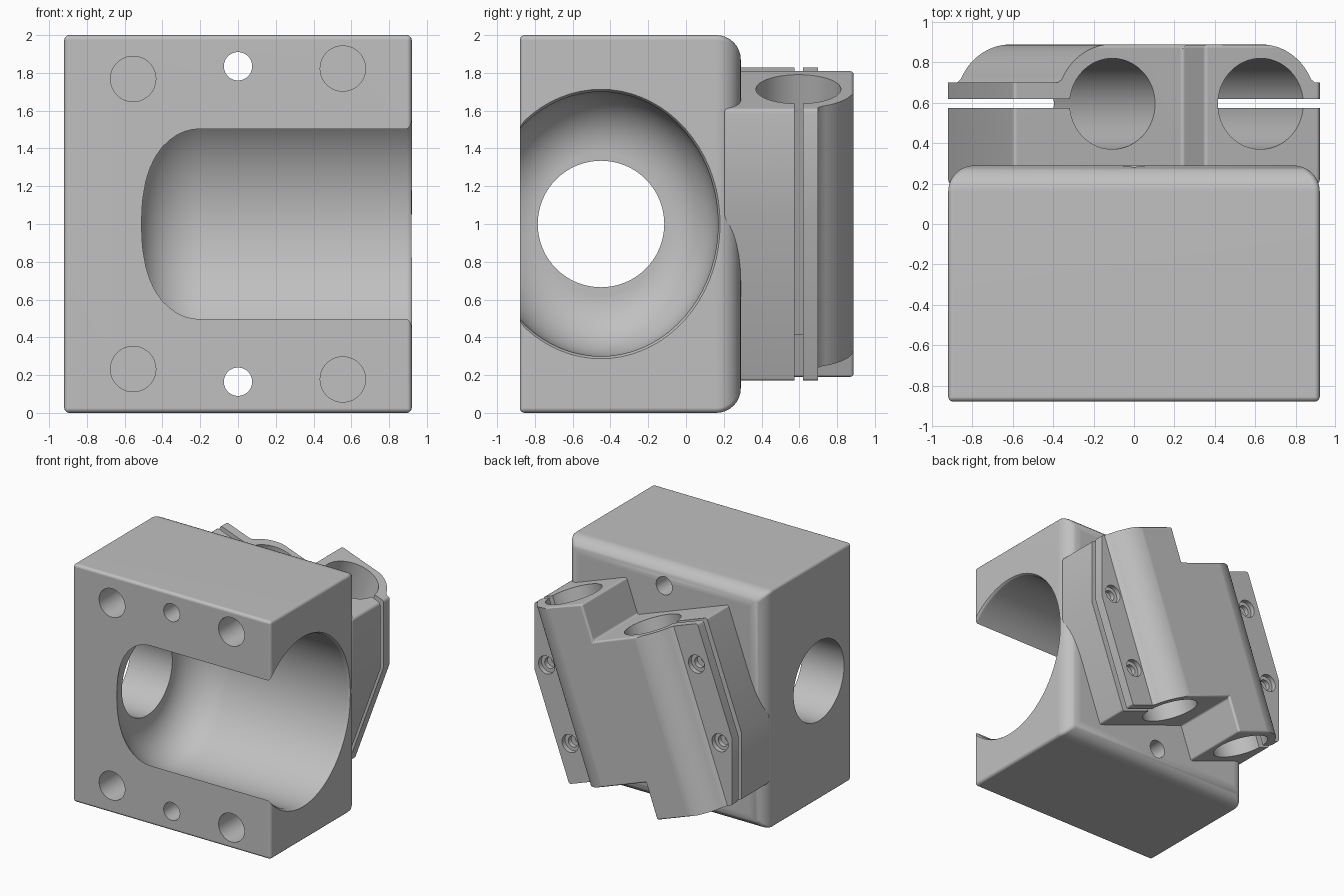
import bpy, bmesh
from math import pi, sin, cos, radians
from mathutils import Vector, Matrix

cube = bpy.data.objects.get("Cube")
if cube:
    bpy.data.objects.remove(cube, do_unlink=True)

grey = bpy.data.materials.new("plain_grey")
grey.use_nodes = True
grey.diffuse_color = (0.53, 0.53, 0.53, 1)
grey.node_tree.nodes["Principled BSDF"].inputs["Base Color"].default_value = grey.diffuse_color

# Frame of the tilted clamp: local x across, y outward, z along the tubes
TILT = radians(20)
CLAMP = Matrix.Translation((0, 0, 1)) @ Matrix.Rotation(TILT, 4, 'Y')


def add_object(name, bm):
    bmesh.ops.recalc_face_normals(bm, faces=bm.faces)
    mesh = bpy.data.meshes.new(name)
    bm.to_mesh(mesh)
    bm.free()
    mesh.materials.append(grey)
    obj = bpy.data.objects.new(name, mesh)
    bpy.context.collection.objects.link(obj)
    return obj


def prism(name, points, extrude, matrix=Matrix()):
    bm = bmesh.new()
    face = bm.faces.new([bm.verts.new(p) for p in points])
    new = bmesh.ops.extrude_face_region(bm, geom=[face])["geom"]
    verts = [g for g in new if isinstance(g, bmesh.types.BMVert)]
    bmesh.ops.translate(bm, verts=verts, vec=extrude)
    bm.transform(matrix)
    return add_object(name, bm)


def drill(start, end, radius, matrix=Matrix(), sides=48):
    start, end = Vector(start), Vector(end)
    axis = end - start
    bm = bmesh.new()
    place = Matrix.Translation((start + end) / 2) @ axis.to_track_quat('Z', 'Y').to_matrix().to_4x4()
    bmesh.ops.create_cone(bm, cap_ends=True, segments=sides, radius1=radius,
                          radius2=radius, depth=axis.length, matrix=matrix @ place)
    return add_object("cutter", bm)


def apply(obj, kind, **settings):
    mod = obj.modifiers.new(kind, kind)
    for key, value in settings.items():
        setattr(mod, key, value)
    bpy.context.view_layer.objects.active = obj
    bpy.ops.object.modifier_apply(modifier=mod.name)


def cut(obj, cutter):
    cutter.hide_render = True
    apply(obj, 'BOOLEAN', operation='DIFFERENCE', solver='EXACT', object=cutter)
    bpy.data.objects.remove(cutter, do_unlink=True)


def finish(obj):
    bpy.ops.object.select_all(action='DESELECT')
    obj.select_set(True)
    bpy.context.view_layer.objects.active = obj
    bpy.ops.object.shade_smooth_by_angle(angle=radians(30))
    obj.modifiers.new("weighted_normals", 'WEIGHTED_NORMAL').keep_sharp = True


# Main block with broad rounding around its back face
bm = bmesh.new()
bmesh.ops.create_cube(bm, size=1)
bmesh.ops.scale(bm, verts=bm.verts, vec=(1.84, 1.17, 2))
bmesh.ops.translate(bm, verts=bm.verts, vec=(0, -0.295, 1))
back_edges = [e for e in bm.edges if all(v.co.y > 0 for v in e.verts)]
bmesh.ops.bevel(bm, geom=back_edges, offset=0.13, segments=8, profile=0.5, affect='EDGES')
block = add_object("main_block", bm)
apply(block, 'BEVEL', width=0.025, segments=3, limit_method='ANGLE', angle_limit=radians(40))

# Oval cavity: rings of (x, scale), with a rounded inner end and a flared mouth
rings = [(-0.2 - 0.33 * cos(a), 0.54 + 0.46 * sin(a)) for a in [i * pi / 24 for i in range(13)]]
rings += [(0.895, 1), (0.91, 1.008), (0.93, 1.03)]
bm = bmesh.new()
SIDES = 72
loops = [[bm.verts.new((x, -0.45 + 0.62 * s * cos(2 * pi * i / SIDES),
                        1 + 0.7 * s * sin(2 * pi * i / SIDES))) for i in range(SIDES)]
         for x, s in rings]
for a, b in zip(loops, loops[1:]):
    for i in range(SIDES):
        j = (i + 1) % SIDES
        bm.faces.new((a[i], a[j], b[j], b[i]))
bm.faces.new(loops[0])
bm.faces.new(loops[-1])
cut(block, add_object("cavity_cutter", bm))
cut(block, drill((-1.1, -0.45, 1), (-0.3, -0.45, 1), 0.335, sides=64))

# Front blind holes and the two through holes, above and below the cavity
for side in (-1, 1):
    for x, dz, radius, end in ((-0.555, 0.768, 0.12, -0.3), (0.555, 0.823, 0.12, -0.3),
                               (0, 0.835, 0.075, 0.5)):
        z = 1 + side * dz
        cut(block, drill((x, -1, z), (x, end, z), radius))
finish(block)

# Clamp body: stepped, tilted outline trimmed at the sides of the block
def outline_point(u, w):
    p = CLAMP @ Vector((u, 0.2, w))
    return (p.x, p.z)


HIGH, LOW, REACH = 0.885, 0.58, 0.845
half = [outline_point(0.05, LOW), outline_point(0.05, HIGH), (0.92, 1.607), (0.92, 1.05),
        outline_point(REACH, -LOW)]
outline = half + [(-x, 2 - z) for x, z in half]
clamp = prism("tube_clamp", [(x, 0.2, z) for x, z in outline], (0, 0.688, 0))
apply(clamp, 'BEVEL', width=0.018, segments=3, limit_method='ANGLE', angle_limit=radians(50))

# Shoulders, bores, slits and screw holes on each side of the clamp
for side, tube in ((1, 0.345), (-1, -0.325)):
    arc = [(tube + side * 0.29 * cos(a), 0.6 + 0.29 * sin(a))
           for a in [radians(24 + 66 * i / 14) for i in range(15)]]
    section = [(side * 1.3, 0.70), (tube + side * 0.285, 0.70)] + arc
    section += [(tube, 1.1), (side * 1.3, 1.1)]
    cut(clamp, prism("shoulder_cutter", [(u, y, -1.5) for u, y in section], (0, 0, 3), CLAMP))
    cut(clamp, drill((tube, 0.595, -1.5), (tube, 0.595, 1.5), 0.225, CLAMP, 64))
    slit = [(tube, 0.575), (side * 1.3, 0.575), (side * 1.3, 0.62), (tube, 0.62)]
    cut(clamp, prism("slit_cutter", [(u, y, -1.5) for u, y in slit], (0, 0, 3), CLAMP))
    for w in (0.38 * side, -0.26 * side):
        u = side * 0.72
        cut(clamp, drill((u, 0.66, w), (u, 0.8, w), 0.075, CLAMP, 32))
        cut(clamp, drill((u, 0.35, w), (u, 0.8, w), 0.045, CLAMP, 32))
finish(clamp)
